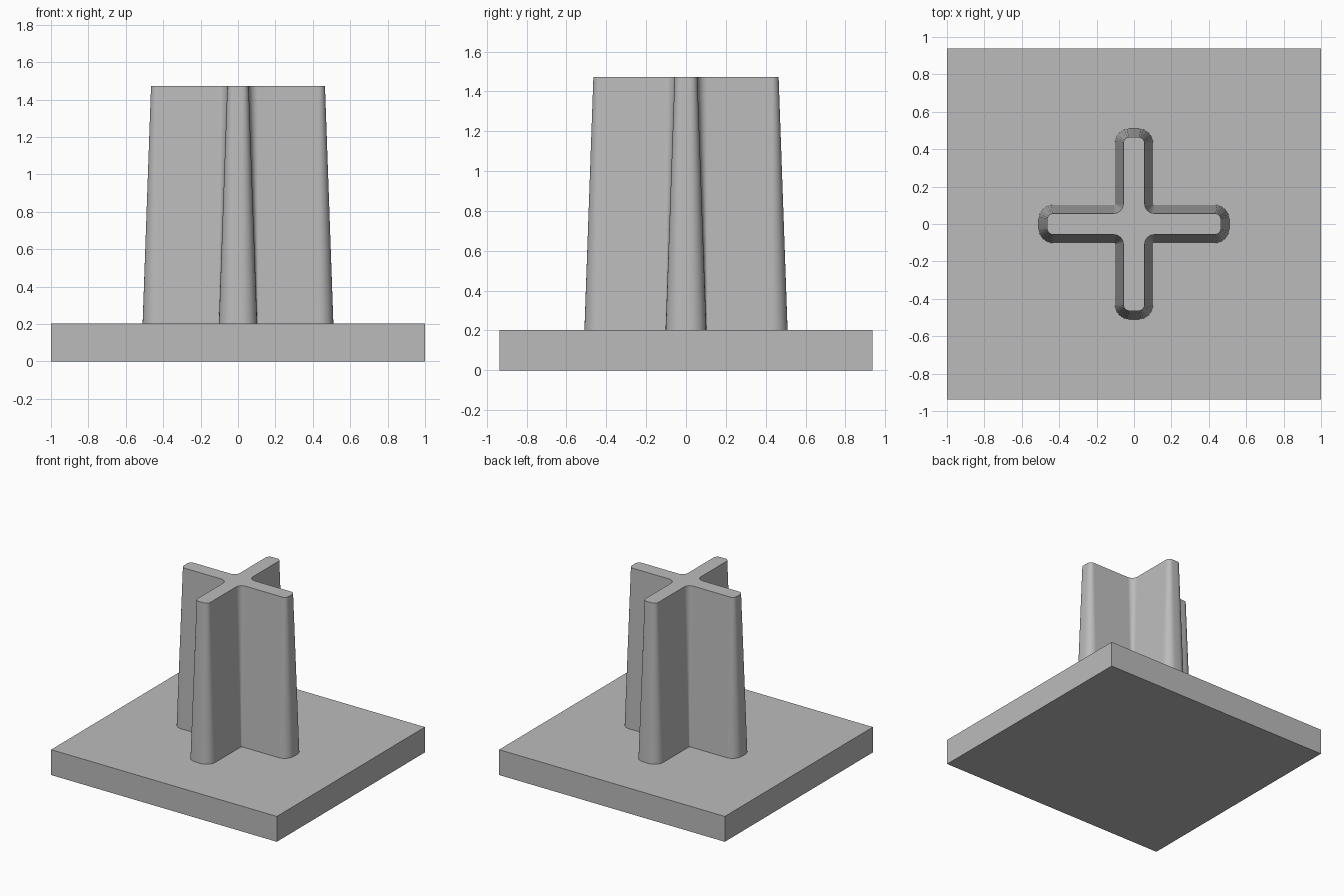
import bpy, bmesh
from math import cos, sin, radians
from mathutils import Matrix, Vector

cube = bpy.data.objects.get("Cube")
if cube:
    bpy.data.objects.remove(cube, do_unlink=True)

PLATE_TOP, POST_TOP = 0.203, 1.472
HALF_X, HALF_Y = 1.0, 0.937

grey = bpy.data.materials.new("plain grey")
grey.use_nodes = True
grey.diffuse_color = (0.5, 0.5, 0.5, 1)
grey.node_tree.nodes["Principled BSDF"].inputs["Base Color"].default_value = (0.5, 0.5, 0.5, 1)


def add_object(name, bm):
    bmesh.ops.recalc_face_normals(bm, faces=bm.faces)
    mesh = bpy.data.meshes.new(name)
    bm.to_mesh(mesh)
    bm.free()
    mesh.materials.append(grey)
    obj = bpy.data.objects.new(name, mesh)
    bpy.context.collection.objects.link(obj)
    return obj


def arc(cx, cy, radius, start, end, steps=8):
    angles = [radians(start + (end - start) * i / steps) for i in range(steps + 1)]
    return [Vector((cx + radius * cos(a), cy + radius * sin(a), 0)) for a in angles]


def cross_outline(reach, half_width, outer, inner):
    """Plus-shaped outline with rounded tips and filleted inside corners."""
    x, y, c = reach - outer, half_width - outer, half_width + inner
    arm = arc(x, -y, outer, -90, 0) + arc(x, y, outer, 0, 90) + arc(c, c, inner, 270, 180)
    return [Matrix.Rotation(radians(90 * k), 3, "Z") @ p for k in range(4) for p in arm]


# Base plate
bm = bmesh.new()
bmesh.ops.create_cube(bm, size=1, matrix=Matrix.Translation((0, 0, PLATE_TOP / 2))
                      @ Matrix.Diagonal((2 * HALF_X, 2 * HALF_Y, PLATE_TOP, 1)))
add_object("base_plate", bm)

# Drafted cross post: the outline is offset inwards towards the top
draft = 0.045
bm = bmesh.new()
rings = []
for z, d in ((PLATE_TOP, 0), (POST_TOP, draft)):
    outline = cross_outline(0.51 - d, 0.102 - d, 0.08 - d, 0.006 + d)
    rings.append([bm.verts.new((p.x, p.y, z)) for p in outline])
low, high = rings
for i in range(len(low)):
    j = (i + 1) % len(low)
    bm.faces.new((low[i], low[j], high[j], high[i]))
bm.faces.new(high)
post = add_object("cross_post", bm)

bpy.ops.object.select_all(action="DESELECT")
post.select_set(True)
bpy.context.view_layer.objects.active = post
bpy.ops.object.shade_smooth_by_angle(angle=radians(30))
